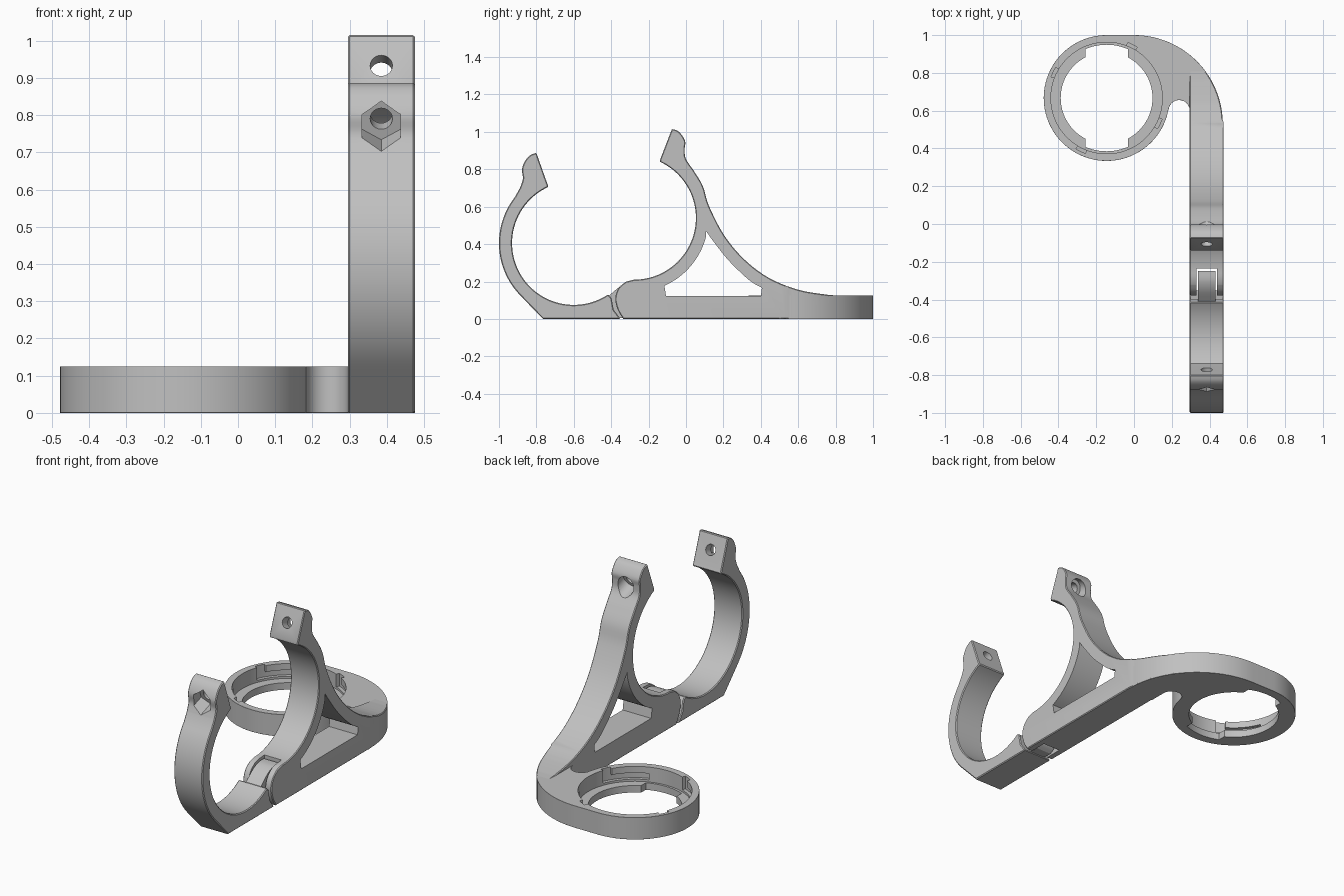
import bpy, bmesh
from math import sin, cos, radians, sqrt
from mathutils import Vector, Matrix

if "Cube" in bpy.data.objects:
    bpy.data.objects.remove(bpy.data.objects["Cube"])

grey = bpy.data.materials.new("plain_grey")
grey.use_nodes = True
grey.diffuse_color = (0.53, 0.53, 0.53, 1)
grey.node_tree.nodes["Principled BSDF"].inputs["Base Color"].default_value = grey.diffuse_color

X0, X1 = 0.295, 0.475          # width of the clamp arm
XM = (X0 + X1) / 2
CHAMFER = 0.007


def arc(c, r, a0, a1, n=32):
    angles = [radians(a0 + (a1 - a0) * i / n) for i in range(n + 1)]
    return [(c[0] + r * cos(a), c[1] + r * sin(a)) for a in angles]


def circle(c, r, n=72):
    return arc(c, r, 0, 360, n)[:-1]


def smooth(pts, n=5):
    """Catmull-Rom curve through the points."""
    p = [Vector(q) for q in [pts[0]] + pts + [pts[-1]]]
    out = []
    for a, b, c, d in zip(p, p[1:], p[2:], p[3:]):
        for i in range(n):
            t = i / n
            out.append(0.5 * (2 * b + (c - a) * t + (2 * a - 5 * b + 4 * c - d) * t ** 2
                              + (3 * b - a - 3 * c + d) * t ** 3))
    return [tuple(v) for v in out] + [pts[-1]]


def finish(name, bm):
    bmesh.ops.recalc_face_normals(bm, faces=bm.faces)
    me = bpy.data.meshes.new(name)
    bm.to_mesh(me)
    bm.free()
    me.materials.append(grey)
    ob = bpy.data.objects.new(name, me)
    bpy.context.collection.objects.link(ob)
    return ob


def prism(name, pts, axis, lo, hi, shape=None):
    """Extrude a profile along x (profile in y, z) or z (profile in x, y)."""
    bm = bmesh.new()
    put = (lambda p, h: (h, *p)) if axis == "x" else (lambda p, h: (*p, h))
    a = [bm.verts.new(put(p, lo)) for p in pts]
    b = [bm.verts.new(put(p, hi)) for p in pts]
    bm.faces.new(a)
    bm.faces.new(b)
    for i in range(len(pts)):
        j = (i + 1) % len(pts)
        bm.faces.new((a[i], a[j], b[j], b[i]))
    if shape:
        shape(bm)
    return finish(name, bm)


def rod(center, direction, r, t0, t1, sides):
    """Cutter along a tilted axis."""
    d = Vector(direction).normalized()
    mid = Vector(center) + d * (t0 + t1) / 2
    m = Matrix.Translation(mid) @ d.to_track_quat('Z', 'Y').to_matrix().to_4x4()
    bm = bmesh.new()
    bmesh.ops.create_cone(bm, cap_ends=True, segments=sides, radius1=r, radius2=r,
                          depth=t1 - t0, matrix=m)
    return finish("cutter", bm)


def activate(ob):
    bpy.ops.object.select_all(action='DESELECT')
    ob.select_set(True)
    bpy.context.view_layer.objects.active = ob


def chamfer(ob, width=CHAMFER):
    activate(ob)
    m = ob.modifiers.new("chamfer", 'BEVEL')
    m.width, m.segments = width, 1
    m.limit_method, m.angle_limit = 'ANGLE', radians(60)
    bpy.ops.object.modifier_apply(modifier=m.name)


def cut(ob, cutter):
    activate(ob)
    m = ob.modifiers.new("cut", 'BOOLEAN')
    m.operation, m.solver, m.object = 'DIFFERENCE', 'EXACT', cutter
    bpy.ops.object.modifier_apply(modifier=m.name)
    bpy.data.objects.remove(cutter)


def shade(ob):
    activate(ob)
    bpy.ops.object.shade_smooth_by_angle(angle=radians(30))


# Front clamp half: circular jaw with a flat foot and a nut boss
jaw_c = (-0.6, 0.405)
jaw = [(-0.743, 0.727)] + arc(jaw_c, 0.33, 114, 304, 48)
jaw += [(-0.398, 0.11), (-0.387, 0.05), (-0.35, 0), (-0.765, 0)]
jaw += arc(jaw_c, 0.40, 225, 142, 24)
jaw += smooth([(-0.888, 0.70), (-0.872, 0.75), (-0.877, 0.80), (-0.86, 0.845),
               (-0.833, 0.875), (-0.80, 0.888)])
front_jaw = prism("front_jaw", jaw, "x", X0, X1)
chamfer(front_jaw)
boss, axis = (XM, -0.771, 0.807), (0, 0.94, 0.33)
cut(front_jaw, rod(boss, axis, 0.03, -0.2, 0.1, 24))
cut(front_jaw, rod(boss, axis, 0.06, -0.3, -0.05, 6))
shade(front_jaw)

# Hinge tongue that fits the slot in the rear half
tongue = [(-0.44, 0.01), (-0.44, 0.10)]
tongue += smooth([(-0.40, 0.135), (-0.35, 0.175), (-0.30, 0.197), (-0.25, 0.20)])
tongue += smooth([(-0.25, 0.08), (-0.265, 0.03), (-0.30, 0.004)])
hinge_tongue = prism("hinge_tongue", tongue, "x", X0 + 0.043, X1 - 0.043)
shade(hinge_tongue)

# Rear clamp half: jaw, knuckle, flat base and sweeping back
rear_c = (-0.277, 0.54)
body = [(-0.139, 0.85)] + arc(rear_c, 0.33, 65, -90, 48)
body += smooth([(-0.32, 0.20), (-0.36, 0.165), (-0.378, 0.11), (-0.365, 0.05), (-0.335, 0)])
body += [(0.85, 0), (0.85, 0.122)]
body += smooth([(0.765, 0.128), (0.604, 0.155), (0.444, 0.219), (0.31, 0.32), (0.203, 0.449),
                (0.123, 0.604), (0.09, 0.71), (0.043, 0.79), (-0.001, 0.856),
                (-0.007, 0.909), (-0.005, 0.952), (-0.037, 1.0), (-0.075, 1.016)])
BEND_Y, BEND_R = 0.53, 0.47


def bend_outer(bm):
    # Round the outer side towards the ring
    for i in range(16):
        geom = bm.verts[:] + bm.edges[:] + bm.faces[:]
        bmesh.ops.bisect_plane(bm, geom=geom, dist=1e-5,
                               plane_co=(0, BEND_Y + i * 0.02, 0), plane_no=(0, 1, 0))
    for v in bm.verts:
        if v.co.x > XM and v.co.y > BEND_Y:
            v.co.x = sqrt(BEND_R ** 2 - (v.co.y - BEND_Y) ** 2)


rear_jaw = prism("rear_jaw_and_arm", body, "x", X0, X1, bend_outer)
chamfer(rear_jaw)
window = smooth([(0.107, 0.47), (0.15, 0.41), (0.23, 0.31), (0.337, 0.208), (0.406, 0.166)])
window += [(0.40, 0.123), (-0.107, 0.123)] + arc(rear_c, 0.397, -66, -14, 20)
cut(rear_jaw, prism("cutter", window, "x", X0 - 0.1, X1 + 0.1))
slot = [(-0.5, -0.1), (-0.235, -0.1), (-0.235, 0.3), (-0.5, 0.3)]
cut(rear_jaw, prism("cutter", slot, "x", X0 + 0.036, X1 - 0.036))
boss, axis = (XM, -0.107, 0.933), (0, 0.93, -0.36)
cut(rear_jaw, rod(boss, axis, 0.03, -0.1, 0.2, 24))
cut(rear_jaw, rod(boss, axis, 0.05, 0.055, 0.3, 32))
shade(rear_jaw)

# Ring mount: flat plate that blends the ring into the arm
ring_c = (-0.145, 0.667)
plate = arc(ring_c, 0.333, 90, 349, 72)
plate += arc((0.239, 0.60), 0.056, 178, 0, 16)
plate += [(X0, 0.5), (X1, 0.5)] + arc((0, BEND_Y), BEND_R, 0, 90, 28)
ring_mount = prism("ring_mount", plate, "z", 0, 0.125)
chamfer(ring_mount)
# Stepped bore with two wide lobes
cut(ring_mount, prism("cutter", circle(ring_c, 0.295), "z", 0.04, 0.3))
cut(ring_mount, prism("cutter", circle(ring_c, 0.243), "z", -0.1, 0.2))
lobes = arc(ring_c, 0.282, 66.4, 113.6, 12) + arc(ring_c, 0.282, 246.4, 293.6, 12)
cut(ring_mount, prism("cutter", lobes, "z", -0.1, 0.2))
# Bayonet slots and their entry notches
for a in (45, 135, 225, 315):
    for start, end, top in ((a - 24, a + 24, 0.088), (a + 14, a + 24, 0.2)):
        sector = arc(ring_c, 0.314, start, end, 12) + arc(ring_c, 0.27, end, start, 12)
        cut(ring_mount, prism("cutter", sector, "z", 0.052, top))
shade(ring_mount)
